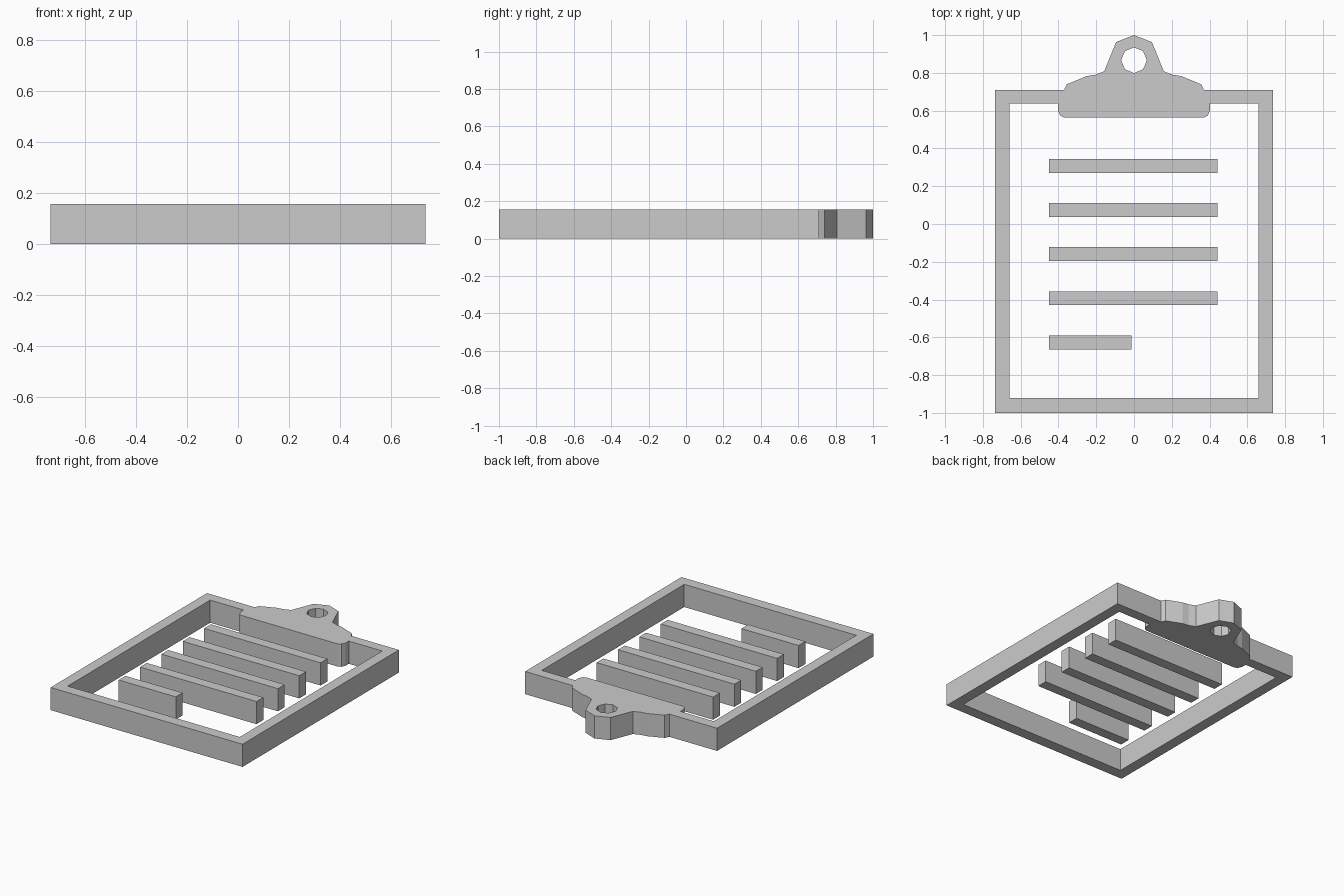
import bpy, bmesh
from math import sin, cos, pi

if "Cube" in bpy.data.objects:
    bpy.data.objects.remove(bpy.data.objects["Cube"])

HEIGHT = 0.157


def mirrored(half):
    """Close a right-hand half outline (top to bottom) by mirroring it across x = 0."""
    return half + [(-x, y) for x, y in reversed(half) if x > 0]


def plate(name, loops):
    """Extrude an outline (first loop) with holes (other loops) up from z = 0."""
    bm = bmesh.new()
    for loop in loops:
        vs = [bm.verts.new((x, y, 0)) for x, y in loop]
        for a, b in zip(vs, vs[1:] + vs[:1]):
            bm.edges.new((a, b))
    bmesh.ops.triangle_fill(bm, edges=bm.edges[:], use_beauty=True, use_dissolve=False,
                            normal=(0, 0, 1))
    ext = bmesh.ops.extrude_face_region(bm, geom=bm.faces[:], use_keep_orig=True)
    top = [g for g in ext["geom"] if isinstance(g, bmesh.types.BMVert)]
    bmesh.ops.translate(bm, verts=top, vec=(0, 0, HEIGHT))
    bmesh.ops.recalc_face_normals(bm, faces=bm.faces[:])
    mesh = bpy.data.meshes.new(name)
    bm.to_mesh(mesh)
    bm.free()
    obj = bpy.data.objects.new(name, mesh)
    bpy.context.collection.objects.link(obj)
    return obj


# Board frame fused with the clip: outer silhouette, window, ring hole
outer = mirrored([(0, 1.0), (0.095, 0.963), (0.158, 0.808), (0.205, 0.79),
                  (0.25, 0.783), (0.355, 0.74), (0.37, 0.71),
                  (0.735, 0.71), (0.735, -1.0)])
window = mirrored([(0.37, 0.563), (0.39, 0.573), (0.403, 0.602), (0.403, 0.637),
                   (0.659, 0.637), (0.659, -0.922)])
ring = [(0.068 * cos(i * pi / 4), 0.867 + 0.068 * sin(i * pi / 4)) for i in range(8)]
plate("clipboard_frame", [outer, window, ring])

# Writing lines, the last one short
for i in range(5):
    y = 0.308 - i * 0.2337
    x0, x1 = -0.449, (-0.012 if i == 4 else 0.443)
    plate(f"text_line_{i + 1}", [[(x0, y - 0.037), (x1, y - 0.037),
                                  (x1, y + 0.037), (x0, y + 0.037)]])
